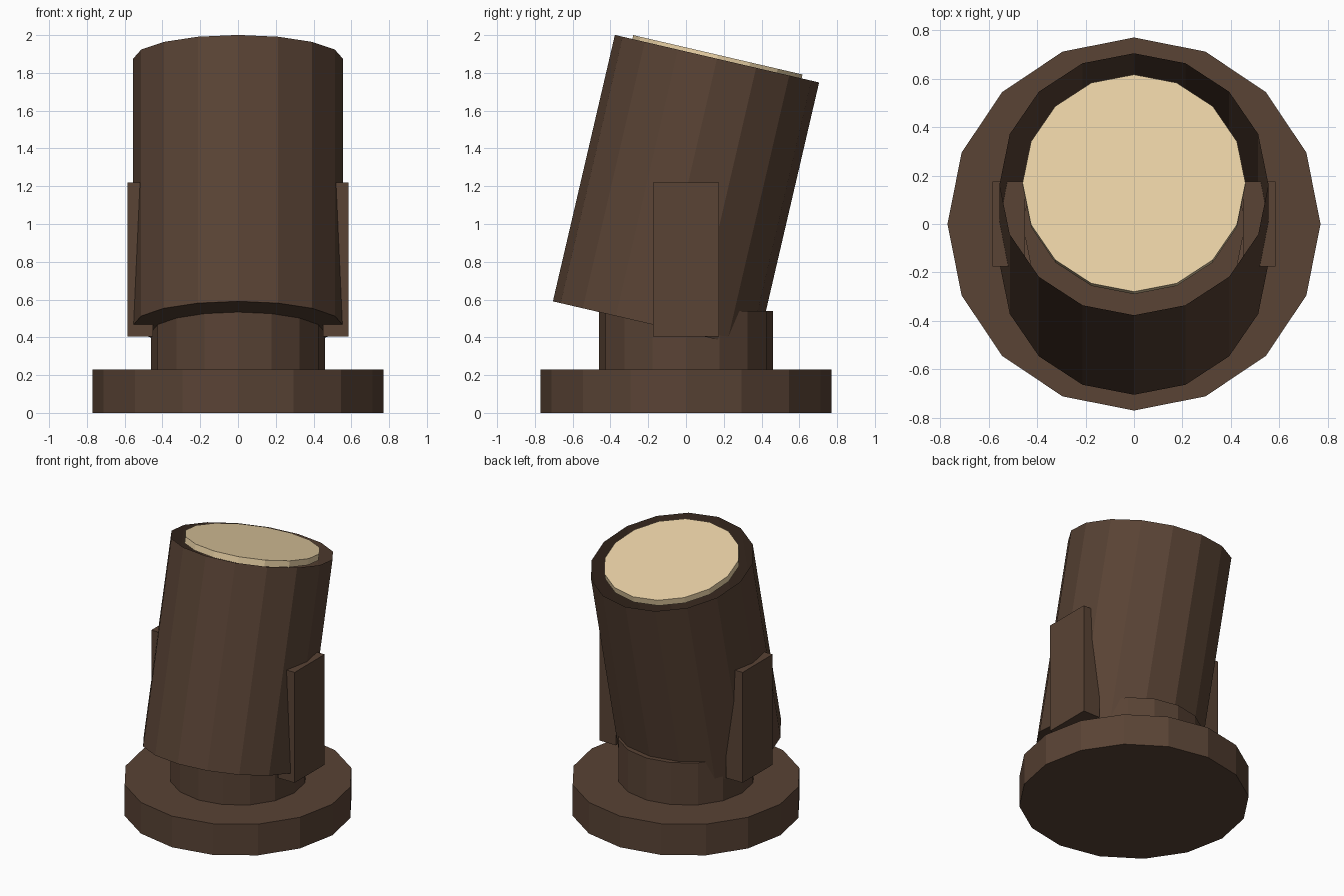
import bpy, bmesh, math
from mathutils import Matrix, Vector

if "Cube" in bpy.data.objects:
    bpy.data.objects.remove(bpy.data.objects["Cube"])

SIDES = 16
TILT = math.radians(-13.1)   # barrel leans towards +y
PIVOT = Vector((0, 0, 1.17))


def material(name, rgb):
    m = bpy.data.materials.new(name)
    m.diffuse_color = (*rgb, 1)
    m.use_nodes = True
    m.node_tree.nodes["Principled BSDF"].inputs["Base Color"].default_value = m.diffuse_color
    return m


brown = material("dark_brown", (0.100, 0.056, 0.035))
cream = material("cream", (0.82, 0.64, 0.38))


def finish(name, bm, mat):
    me = bpy.data.meshes.new(name)
    bm.to_mesh(me)
    bm.free()
    me.materials.append(mat)
    ob = bpy.data.objects.new(name, me)
    bpy.context.collection.objects.link(ob)
    return ob


def cylinder(name, r, z0, z1, mat, open_top=False):
    bm = bmesh.new()
    bmesh.ops.create_cone(bm, cap_ends=True, segments=SIDES, radius1=r, radius2=r,
                          depth=z1 - z0, matrix=Matrix.Translation((0, 0, (z0 + z1) / 2)))
    if open_top:
        bm.normal_update()
        top = [f for f in bm.faces if f.normal.z > 0.9]
        bmesh.ops.delete(bm, geom=top, context='FACES_ONLY')
    return finish(name, bm, mat)


def box(name, lo, hi, mat):
    lo, hi = Vector(lo), Vector(hi)
    bm = bmesh.new()
    bmesh.ops.create_cube(bm, size=1, matrix=Matrix.Translation((lo + hi) / 2)
                          @ Matrix.Diagonal((*(hi - lo), 1)))
    return finish(name, bm, mat)


# Foot and neck
cylinder("base_flange", 0.77, 0, 0.23, brown)
cylinder("neck", 0.46, 0.23, 0.54, brown)

# Tilted open barrel with a thin lens disc in its mouth
barrel = cylinder("barrel", 0.555, -0.724, 0.724, brown, open_top=True)
lens = cylinder("lens", 0.46, 0.70, 0.745, cream)
for ob in (barrel, lens):
    ob.location = PIVOT
    ob.rotation_euler = (TILT, 0, 0)

# Upright side brackets
for side, x0, x1 in (("left", -0.585, -0.45), ("right", 0.45, 0.585)):
    box(side + "_bracket", (x0, -0.175, 0.405), (x1, 0.175, 1.22), brown)
